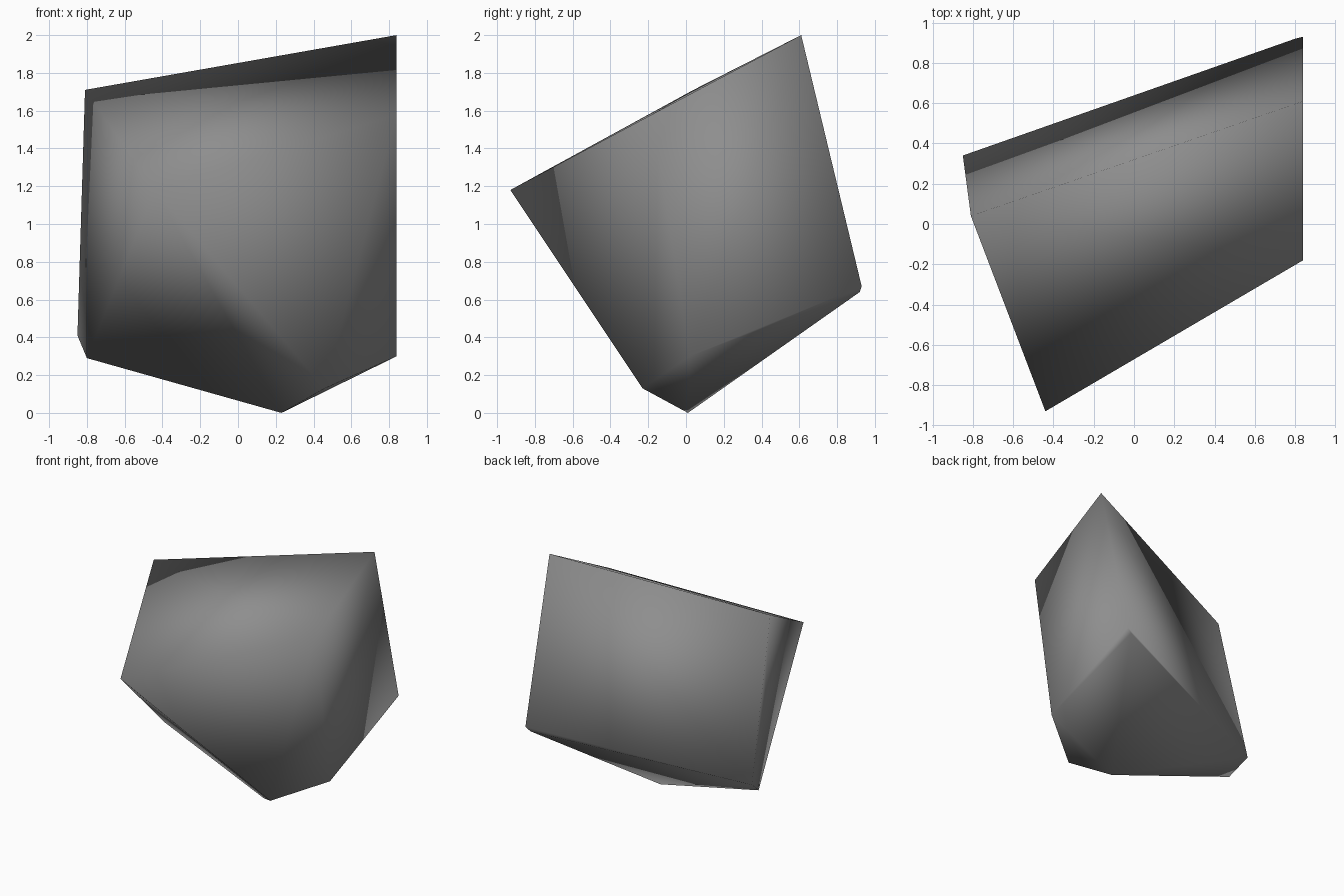
import bpy
import bmesh

if "Cube" in bpy.data.objects:
    bpy.data.objects.remove(bpy.data.objects["Cube"])

# Corner points of the chipped stone
CORNERS = [
    # back slab corners
    (-0.81, 0.04, 1.71), (0.84, 0.61, 2.00), (0.84, 0.93, 0.67), (-0.85, 0.34, 0.41),
    # front upper edge
    (-0.44, -0.93, 1.18), (0.84, -0.18, 1.58),
    # chipped underside
    (0.80, 0.92, 0.64), (-0.80, 0.18, 0.29), (0.23, 0.01, 0.00),
    (0.46, -0.23, 0.13), (0.84, 0.02, 0.30),
]

# Flat grey stone
stone = bpy.data.materials.new("stone_grey")
stone.diffuse_color = (0.27, 0.27, 0.27, 1.0)
stone.use_nodes = True
stone.node_tree.nodes["Principled BSDF"].inputs["Base Color"].default_value = stone.diffuse_color

# Wrap the corners in a convex solid and shade it smooth
bm = bmesh.new()
for co in CORNERS:
    bm.verts.new(co)
bmesh.ops.convex_hull(bm, input=bm.verts[:])
bmesh.ops.recalc_face_normals(bm, faces=bm.faces[:])
for face in bm.faces:
    face.smooth = True

mesh = bpy.data.meshes.new("rock_chunk")
bm.to_mesh(mesh)
bm.free()
mesh.materials.append(stone)
rock = bpy.data.objects.new("rock_chunk", mesh)
bpy.context.collection.objects.link(rock)
